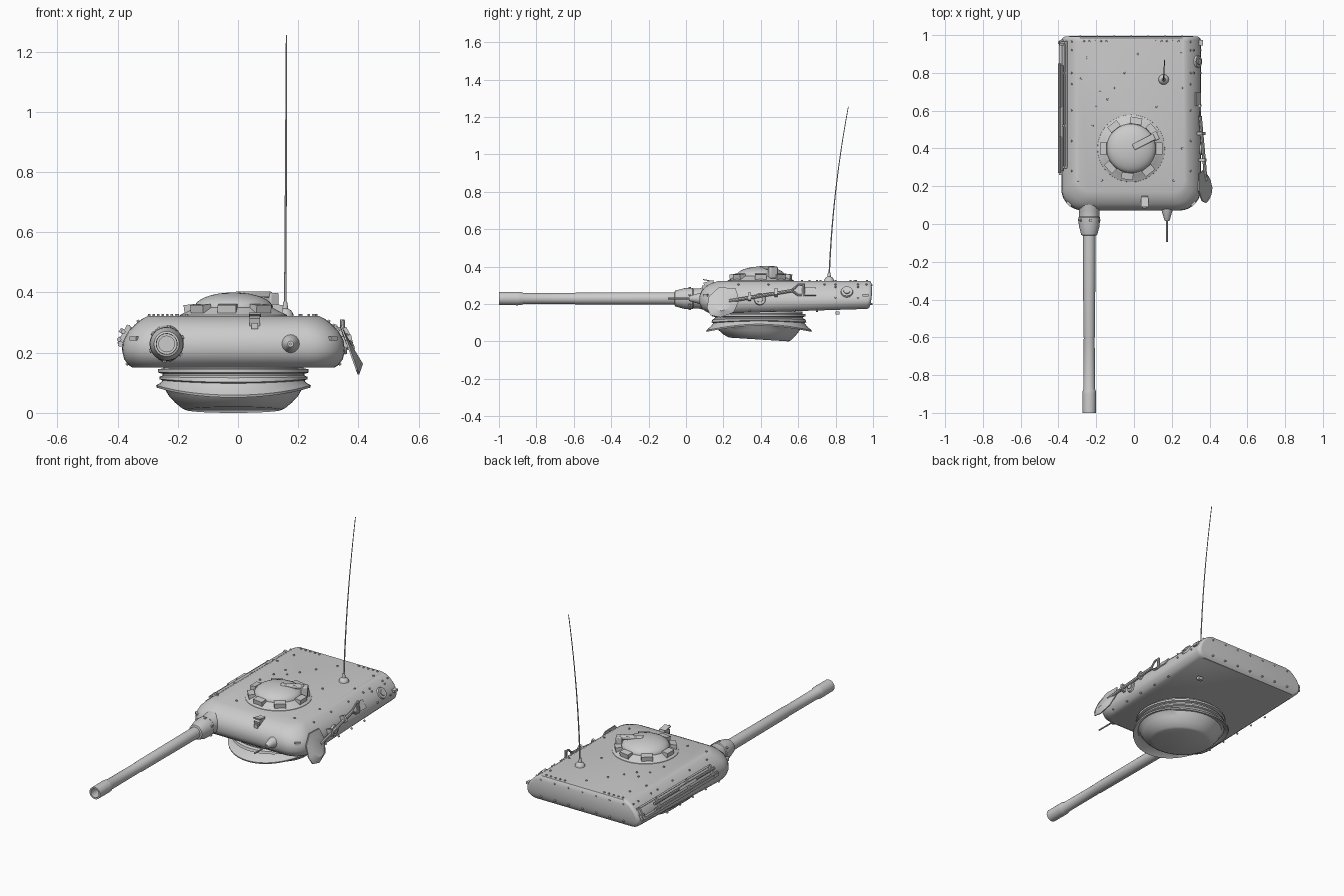
import bpy, bmesh, math
from mathutils import Vector, Matrix

if "Cube" in bpy.data.objects:
    bpy.data.objects.remove(bpy.data.objects["Cube"])

CX = -0.015                      # turret centre line
GREY = bpy.data.materials.new("grey_steel")
GREY.diffuse_color = (0.6, 0.6, 0.6, 1)
GREY.use_nodes = True
GREY.node_tree.nodes["Principled BSDF"].inputs["Base Color"].default_value = GREY.diffuse_color


def finish(name, bm):
    bmesh.ops.recalc_face_normals(bm, faces=bm.faces)
    me = bpy.data.meshes.new(name)
    bm.to_mesh(me)
    bm.free()
    me.materials.append(GREY)
    ob = bpy.data.objects.new(name, me)
    bpy.context.collection.objects.link(ob)
    return ob


def loft(name, loops, bm=None):
    """Skin a list of equal-length point loops and cap both ends."""
    own = bm is None
    bm = bm or bmesh.new()
    rows = [[bm.verts.new(p) for p in lp] for lp in loops]
    n = len(rows[0])
    for a, b in zip(rows, rows[1:]):
        for i in range(n):
            bm.faces.new((a[i], a[(i + 1) % n], b[(i + 1) % n], b[i]))
    bm.faces.new(rows[0])
    bm.faces.new(rows[-1])
    return finish(name, bm) if own else None


def lathe(name, prof, at, axis="Z", n=32):
    """Revolve (radius, height) pairs about a Z or Y axis through a point."""
    loops = []
    for r, h in prof:
        ring = []
        for i in range(n):
            a = 2 * math.pi * i / n
            c, s = r * math.cos(a), r * math.sin(a)
            ring.append(Vector(at) + Vector((c, s, h) if axis == "Z" else (c, h, s)))
        loops.append(ring)
    return loft(name, loops)


def sweep(name, pts, r0, r1=None, n=8, bm=None):
    """Round bar along a path, tapering from r0 to r1."""
    pts = [Vector(p) for p in pts]
    loops = []
    for k, p in enumerate(pts):
        d = pts[min(k + 1, len(pts) - 1)] - pts[max(k - 1, 0)]
        q = d.to_track_quat('Z', 'Y')
        r = r0 + ((r0 if r1 is None else r1) - r0) * k / (len(pts) - 1)
        loops.append([p + q @ Vector((r * math.cos(2 * math.pi * i / n),
                                      r * math.sin(2 * math.pi * i / n), 0)) for i in range(n)])
    return loft(name, loops, bm)


def add_box(bm, size, mat):
    bmesh.ops.create_cube(bm, size=1, matrix=mat @ Matrix.Diagonal((*size, 1)))


def add_disc(bm, r, h, mat, n=8, taper=1):
    bmesh.ops.create_cone(bm, cap_ends=True, segments=n, radius1=r, radius2=r * taper, depth=h, matrix=mat)


# Turret shell: (z, half width, front y, rear y, front corner radius)
LEVELS = [(.150, .335, .125, .975, .09), (.160, .350, .105, .982, .10), (.178, .363, .083, .987, .11),
          (.205, .370, .071, .990, .115), (.240, .366, .072, .993, .115), (.270, .350, .083, .994, .11),
          (.295, .326, .106, .993, .10), (.312, .304, .138, .991, .085), (.3225, .283, .172, .985, .06)]


def plan(z, hx, y0, y1, rf, rb=.02):
    pts = []
    for cx, cy, r, start in ((-hx + rf, y0 + rf, rf, 180), (hx - rf, y0 + rf, rf, 270),
                             (hx - rb, y1 - rb, rb, 0), (-hx + rb, y1 - rb, rb, 90)):
        for k in range(8):
            a = math.radians(start + 90 * k / 7)
            y = cy + r * math.sin(a)
            lift = .026 * max(0, (y - .68) / .31) * max(0, min(1, (.24 - z) / .08))
            pts.append((CX + cx + r * math.cos(a), y, z + lift))
    return pts


shell = loft("turret_shell", [plan(*lv) for lv in LEVELS])


def half_width(z):
    for a, b in zip(LEVELS, LEVELS[1:]):
        if a[0] <= z <= b[0]:
            return a[1] + (b[1] - a[1]) * (z - a[0]) / (b[0] - a[0])
    return .283


def side(sgn, y, z, out=0.0):
    """Point on (or off) a flank of the shell."""
    return Vector((CX + sgn * (half_width(z) + out), y, z))


def side_mat(sgn, y, z, out=0.0):
    """Frame whose Z looks out of the flank and whose Y runs along the turret."""
    slope = (half_width(z - .012) - half_width(z + .012)) / .024
    nz = Vector((sgn, 0, slope)).normalized()
    ny = Vector((0, 1, 0))
    rot = Matrix((ny.cross(nz), ny, nz)).transposed().to_4x4()
    return Matrix.Translation(side(sgn, y, z) + nz * out) @ rot


# Turret ring, saddle-shaped skirt and tilted bowl: (radius, z, saddle, tilt)
ring = []
for r, z, k, t in [(.232, .160, 0, 0), (.232, .148, 0, 0), (.250, .145, 0, 0), (.250, .134, 0, 0),
                   (.236, .130, 0, 0), (.236, .124, 0, 0), (.246, .120, .1, 0), (.246, .112, .3, 0),
                   (.236, .108, .3, 0), (.242, .100, .6, 0), (.257, .092, 1, 0), (.255, .084, 1, 0),
                   (.236, .090, .4, 0), (.228, .080, 0, 0), (.216, .058, 0, .2), (.194, .034, 0, .6),
                   (.172, .016, 0, 1), (.158, .010, 0, 1)]:
    row = []
    for i in range(48):
        a = 2 * math.pi * i / 48
        c, s = math.cos(a), math.sin(a)
        rr = r + .025 * k * s * s
        row.append((CX + rr * c, .39 + rr * s, z - .033 * k * s * s - .010 * t * s))
    ring.append(row)
loft("turret_ring_and_bowl", ring)

# Gun with hollow muzzle, and its collar
GUN = (-.237, 0, .229)
lathe("gun_barrel", [(.026, -.80), (.026, -1), (.035, -1), (.036, -.90), (.035, -.885), (.030, -.87),
                     (.029, -.60), (.031, -.59), (.033, -.05), (.033, .1)], GUN, "Y", 28)
lathe("gun_collar", [(.033, -.062), (.042, -.058), (.055, -.01), (.057, .035), (.053, .04),
                     (.054, .07), (.062, .10), (.066, .14)], GUN, "Y", 28)
# Second weapon: cone and thin barrel
lathe("small_gun_cone", [(.010, .015), (.014, .02), (.030, .075), (.036, .10), (.037, .13)],
      (.175, 0, .229), "Y", 20)
sweep("small_gun_barrel", [(.175, .05, .229), (.175, -.095, .229)], .0045)

# Cupola base, dome hatch, vision blocks and hinge arm
CUP = Vector((CX, .40, 0))
lathe("cupola_base", [(.180, .315), (.178, .325), (.160, .334), (.140, .345), (.132, .35)], CUP, n=40)
dome = [(.130 * math.cos(a), .350 + .050 * math.sin(a)) for a in [k * math.pi / 2 / 8 for k in range(8)]]
lathe("cupola_dome", [(.130, .335)] + dome + [(.004, .400)], CUP, n=40)
bm = bmesh.new()
for ang in (0, 80, 128, 180, 222, 262, 308, 42):
    m = Matrix.Translation(CUP) @ Matrix.Rotation(math.radians(ang), 4, 'Z')
    add_box(bm, (.036, .062, .034), m @ Matrix.Translation((.146, 0, .343)) @ Matrix.Rotation(.12, 4, 'Y'))
finish("vision_blocks", bm)
bm = bmesh.new()
m = Matrix.Translation(CUP) @ Matrix.Rotation(math.radians(27), 4, 'Z')
add_box(bm, (.125, .034, .020), m @ Matrix.Translation((.075, 0, .393)))
add_box(bm, (.034, .046, .062), m @ Matrix.Translation((.142, 0, .368)))
arm = finish("hatch_hinge_arm", bm)
bv = arm.modifiers.new("edge", 'BEVEL')
bv.width, bv.segments = .005, 2

# Forward sight on the front lip
bm = bmesh.new()
add_box(bm, (.034, .055, .042), Matrix.Translation((.056, .125, .300)) @ Matrix.Rotation(.25, 4, 'X'))
add_box(bm, (.040, .050, .006), Matrix.Translation((.056, .115, .326)) @ Matrix.Rotation(-.2, 4, 'X'))
add_box(bm, (.022, .020, .020), Matrix.Translation((.056, .095, .288)))
finish("front_sight_block", bm)

# Whip aerial and mount
lathe("aerial_mount", [(.028, .318), (.027, .328), (.020, .340), (.010, .346), (.006, .37)], (.157, .765, 0), n=16)
sweep("aerial", [(.157 + .004 * t, .765 + .035 * t + .068 * t * t, .34 + .915 * t)
                 for t in [k / 14 for k in range(15)]], .0042, .0022, 6)

# Spade on the right flank: blade, shaft and grip
outline = [(.265, .285), (.285, .220), (.255, .155), (.185, .128), (.130, .140), (.112, .180),
           (.122, .240), (.175, .288)]


def blade_loop(off, k):
    return [(.372 + (.22 - z) * .36 + off, .2 + (y - .2) * k, .215 + (z - .215) * k) for y, z in outline]


loft("spade_blade", [blade_loop(.0, .6), blade_loop(-.008, 1), blade_loop(-.002, 1), blade_loop(.010, .6)])
bm = bmesh.new()
sweep("", [(.380, .23, .215), (.372, .33, .232), (.350, .57, .272)], .009, bm=bm)
for dz in (.028, -.028):
    sweep("", [(.350, .565, .272), (.350, .60, .275 + dz), (.350, .63, .275 + dz)], .006, bm=bm)
sweep("", [(.350, .627, .240), (.346, .627, .310)], .008, bm=bm)
finish("spade_shaft_and_grip", bm)

# Cleaning-rod rack on the left flank
bm = bmesh.new()
for z, y0, y1, w, out in ((.228, .26, .97, .016, .008), (.280, .30, .97, .010, .006),
                          (.262, .46, .62, .016, .020)):
    add_box(bm, (w, y1 - y0, .014), side_mat(-1, (y0 + y1) / 2, z, out))
for y in (.30, .52, .80, .96):
    add_box(bm, (.070, .012, .016), side_mat(-1, y, .256, .006))
finish("rod_rack", bm)
bm = bmesh.new()
for z, y0, y1 in ((.244, .27, .85), (.270, .28, .84)):
    sweep("", [side(-1, y0, z, .016), side(-1, y1, z, .016)], .0075, bm=bm)
finish("cleaning_rods", bm)

# Flank plates, ports and spade clips on the right
bm = bmesh.new()
for y, z, r in ((.86, .265, .034), (.395, .225, .032)):
    add_disc(bm, r, .010, side_mat(1, y, z, .002), 20, .9)
    add_disc(bm, r * .55, .010, side_mat(1, y, z, .007), 16, .9)
for y, z in ((.34, .235), (.48, .255)):
    add_box(bm, (.040, .016, .034), side_mat(1, y, z, .012))
add_box(bm, (.050, .07, .006), side_mat(1, .66, .265, .002))
finish("right_flank_ports", bm)

# Lifting lugs at the front corners and rear of both flanks
bm = bmesh.new()
for s in (-1, 1):
    for x, y, a in ((.325, .112, 45), (.366, .96, 90)):
        m = Matrix.Translation((CX + s * x, y, .247)) @ Matrix.Rotation(math.radians(s * a), 4, 'Z')
        add_box(bm, (.030, .026, .014), m)
add_box(bm, (.03, .02, .018), Matrix.Translation((.20, .81, .152)))
finish("lifting_lugs", bm)

# Bolts on roof, flanks, collar and rear plate
bm = bmesh.new()
roof = [(-.28, .77), (.25, .91), (.26, .72), (.255, .40), (-.295, .23), (-.17, .23), (.21, .23),
        (-.20, .62), (-.14, .66), (-.18, .70), (-.10, .72), (-.22, .52), (-.05, .80), (.12, .62),
        (-.25, .88), (.02, .90)]
roof += [(CX + s * (.13 + .03 * k), .968) for s in (-1, 1) for k in range(5)]
for x, y in roof:
    add_disc(bm, .006, .008, Matrix.Translation((x, y, .3245)), 6, .8)
for s in (-1, 1):
    for y in (.28, .44, .60, .74, .80, .92, .965):
        add_disc(bm, .006, .008, side_mat(s, y, .303, .002), 6, .8)
    for y in (.22, .34, .46, .58, .70):
        add_disc(bm, .006, .010, side_mat(s, y, .163, .001), 6, .8)
for y in (.80, .92):
    for z in (.235, .290):
        add_disc(bm, .006, .008, side_mat(1, y, z, .002), 6, .8)
for k in range(6):
    a = k * math.pi / 3 + .4
    d = Vector((math.cos(a), 0, math.sin(a)))
    add_disc(bm, .008, .012, Matrix.Translation(Vector(GUN) + d * .056 + Vector((0, .02, 0)))
             @ d.to_track_quat('Z', 'Y').to_matrix().to_4x4(), 8, .8)
for x in (-.27, -.18, -.09, 0, .09, .18, .27):
    for z in (.20, .300):
        add_disc(bm, .006, .010, Matrix.Translation((CX + x, .992, z)) @ Matrix.Rotation(-math.pi / 2, 4, 'X'), 6, .8)
finish("bolts", bm)

# Smooth the round parts while keeping hard edges
for ob in bpy.context.scene.objects:
    ob.select_set(True)
bpy.context.view_layer.objects.active = shell
bpy.ops.object.shade_smooth_by_angle(angle=math.radians(35))
